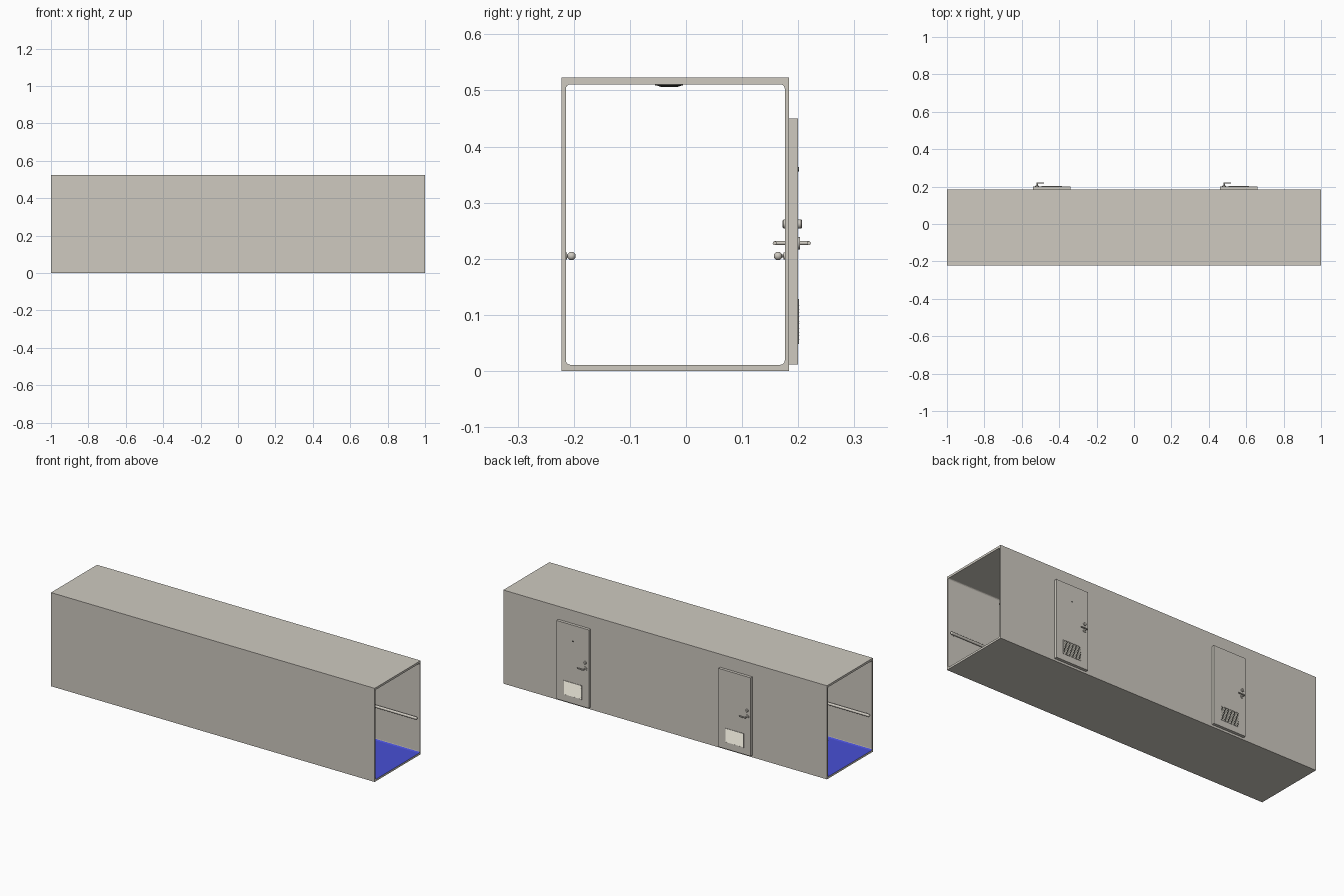
import bpy, bmesh, math
from mathutils import Vector, Matrix

cube = bpy.data.objects.get("Cube")
if cube:
    bpy.data.objects.remove(cube, do_unlink=True)


def material(name, rgb):
    m = bpy.data.materials.new(name)
    m.use_nodes = True
    m.diffuse_color = (*rgb, 1)
    m.node_tree.nodes["Principled BSDF"].inputs["Base Color"].default_value = (*rgb, 1)
    return m


BEIGE = material("warm beige", (0.62, 0.59, 0.53))
BLUE = material("blue floor", (0.065, 0.078, 0.66))
CREAM = material("pale cream", (0.82, 0.79, 0.69))
DARK = material("dark grey", (0.09, 0.09, 0.08))


def finish(name, bm, *mats, smooth=False):
    bmesh.ops.recalc_face_normals(bm, faces=bm.faces)
    mesh = bpy.data.meshes.new(name)
    bm.to_mesh(mesh)
    bm.free()
    ob = bpy.data.objects.new(name, mesh)
    bpy.context.collection.objects.link(ob)
    for m in mats:
        mesh.materials.append(m)
    if smooth:
        activate(ob)
        bpy.ops.object.shade_smooth_by_angle(angle=math.radians(35))
    return ob


def activate(ob):
    bpy.ops.object.select_all(action='DESELECT')
    ob.select_set(True)
    bpy.context.view_layer.objects.active = ob


def add_box(bm, lo, hi, tilt=0):
    lo, hi = Vector(lo), Vector(hi)
    mat = (Matrix.Translation((lo + hi) / 2) @ Matrix.Rotation(tilt, 4, 'X')
           @ Matrix.Diagonal((*(hi - lo), 1)))
    return bmesh.ops.create_cube(bm, size=1, matrix=mat)["verts"]


def box(name, lo, hi, mat):
    bm = bmesh.new()
    add_box(bm, lo, hi)
    return finish(name, bm, mat)


def add_rod(bm, a, b, r1, r2=None, sides=20):
    a, b = Vector(a), Vector(b)
    turn = (b - a).to_track_quat('Z', 'Y').to_matrix().to_4x4()
    bmesh.ops.create_cone(bm, cap_ends=True, segments=sides, radius1=r1,
                          radius2=r1 if r2 is None else r2, depth=(b - a).length,
                          matrix=Matrix.Translation((a + b) / 2) @ turn)


FRONT, BACK, TOP = -0.222, 0.184, 0.523
IN_FRONT, IN_BACK, IN_FLOOR, IN_TOP = -0.214, 0.176, 0.011, 0.511
DOORS = (-0.44, 0.56)

# Corridor shell: a block with a round-cornered tunnel and two doorways cut out
shell = box("corridor_shell", (-1, FRONT, 0), (1, BACK, TOP), BEIGE)
bm = bmesh.new()
add_box(bm, (-1.1, IN_FRONT, IN_FLOOR), (1.1, IN_BACK, IN_TOP))
long_edges = [e for e in bm.edges if abs(e.verts[0].co.x - e.verts[1].co.x) > 1]
bmesh.ops.bevel(bm, geom=long_edges, offset=0.008, segments=4, profile=0.5, affect='EDGES')
cutters = [finish("tunnel_cutter", bm, BEIGE)]
for x in DOORS:
    cutters.append(box("doorway_cutter", (x - 0.092, 0.15, 0.02), (x + 0.092, 0.25, 0.442), BEIGE))
activate(shell)
for c in cutters:
    c.hide_render = True
    mod = shell.modifiers.new("cut", 'BOOLEAN')
    mod.operation, mod.solver, mod.object = 'DIFFERENCE', 'EXACT', c
    bpy.ops.object.modifier_apply(modifier=mod.name)
for c in cutters:
    bpy.data.objects.remove(c, do_unlink=True)

# Floor colour goes on the low, upward-facing inside faces
shell.data.materials.clear()
shell.data.materials.append(BEIGE)
shell.data.materials.append(BLUE)
for p in shell.data.polygons:
    low = IN_FLOOR - 0.002 < p.center.z < 0.0195
    p.material_index = int(low and p.normal.z > 0.3 and p.center.y < IN_BACK)

# Handrails with round ends and wall brackets; the back rail stops at the doors


def handrail(name, x0, x1, y, wall):
    z, r = 0.205, 0.0075
    bm = bmesh.new()
    add_rod(bm, (x0, y, z), (x1, y, z), r)
    for x in (x0, x1):
        bmesh.ops.create_uvsphere(bm, u_segments=16, v_segments=8, radius=r,
                                  matrix=Matrix.Translation((x, y, z)))
    count = max(2, round((x1 - x0) / 0.3) + 1)
    for i in range(count):
        x = x0 + 0.02 + (x1 - x0 - 0.04) * i / (count - 1)
        add_rod(bm, (x, y, z), (x, wall, z), 0.003, sides=10)
        add_rod(bm, (x, wall + (y - wall) * 0.2, z), (x, wall, z), 0.006, sides=12)
    finish(name, bm, BEIGE, smooth=True)


handrail("front_handrail", -0.985, 0.985, -0.204, IN_FRONT)
for i, (a, b) in enumerate(((-0.985, -0.57), (-0.31, 0.43), (0.69, 0.985))):
    handrail(f"back_handrail_{i + 1}", a, b, 0.164, IN_BACK)

# Ceiling lights
for i in range(3):
    bm = bmesh.new()
    x = (i - 1) * 0.5
    add_rod(bm, (x, -0.03, IN_TOP), (x, -0.03, 0.509), 0.025)
    add_rod(bm, (x, -0.03, 0.509), (x, -0.03, 0.506), 0.023, 0.014)
    finish(f"ceiling_light_{i + 1}", bm, DARK, smooth=True)

# Doors with lever handles, thumb locks and louvred vents
for n, x in enumerate(DOORS, 1):
    face = 0.2
    box(f"door_{n}", (x - 0.1, BACK, 0.012), (x + 0.1, face, 0.45), BEIGE)

    hx, hz = x - 0.078, 0.228
    bm = bmesh.new()
    add_rod(bm, (hx, 0.181, hz), (hx, 0.203, hz), 0.011)
    add_rod(bm, (hx, 0.157, hz), (hx, 0.22, hz), 0.0035, sides=12)
    for y in (0.158, 0.219):
        add_rod(bm, (hx - 0.003, y, hz), (hx + 0.036, y, hz), 0.0035, sides=12)
    finish(f"door_handle_{n}", bm, BEIGE, smooth=True)

    bm = bmesh.new()
    lz = 0.262
    add_rod(bm, (hx, 0.174, lz), (hx, 0.205, lz), 0.008)
    add_rod(bm, (hx, 0.205, lz), (hx, 0.207, lz), 0.008, 0.006)
    add_rod(bm, (hx, 0.174, lz), (hx, 0.172, lz), 0.008, 0.006)
    finish(f"door_lock_{n}", bm, BEIGE, smooth=True)

    # Vent: thin frame around a dark backing, with slats sloping down and outward
    vx0, vx1, vz0, vz1 = x - 0.057, x + 0.057, 0.048, 0.128
    box(f"vent_backing_{n}", (vx0, face, vz0), (vx1, face + 0.0004, vz1), DARK)
    bm = bmesh.new()
    t, out = 0.003, face + 0.0018
    for lo, hi in (((vx0, vz0), (vx1, vz0 + t)), ((vx0, vz1 - t), (vx1, vz1)),
                   ((vx0, vz0), (vx0 + t, vz1)), ((vx1 - t, vz0), (vx1, vz1))):
        add_box(bm, (lo[0], face, lo[1]), (hi[0], out, hi[1]))
    finish(f"vent_frame_{n}", bm, BEIGE)
    bm = bmesh.new()
    slats = 18
    step = (vz1 - vz0 - 2 * t) / slats
    for i in range(slats):
        z = vz0 + t + step * (i + 0.5)
        add_box(bm, (vx0 + t, face + 0.0008, z - step * 0.48),
                (vx1 - t, face + 0.0012, z + step * 0.48), tilt=math.radians(25))
    vent = finish(f"vent_slats_{n}", bm, CREAM, DARK)
    for p in vent.data.polygons:
        p.material_index = int(p.normal.z < -0.3)

# Peephole on one door
bm = bmesh.new()
add_rod(bm, (DOORS[1], 0.183, 0.36), (DOORS[1], 0.201, 0.36), 0.004, sides=14)
finish("peephole", bm, DARK, smooth=True)
